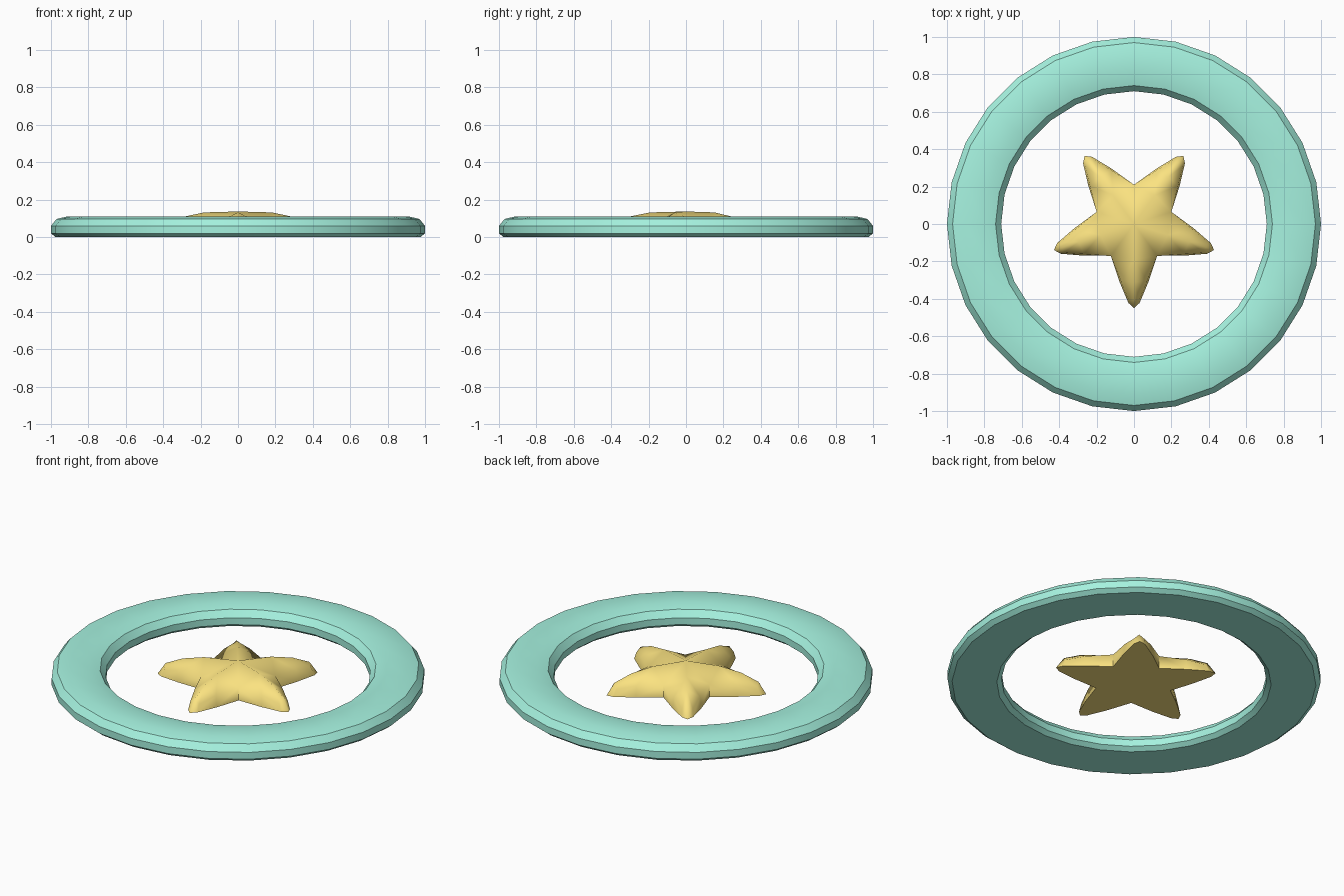
import bpy, bmesh, math
from mathutils import Vector

if "Cube" in bpy.data.objects:
    bpy.data.objects.remove(bpy.data.objects["Cube"])


def material(name, color):
    m = bpy.data.materials.new(name)
    m.diffuse_color = (*color, 1)
    m.use_nodes = True
    m.node_tree.nodes["Principled BSDF"].inputs["Base Color"].default_value = m.diffuse_color
    return m


def make_object(name, bm, mat):
    bmesh.ops.remove_doubles(bm, verts=bm.verts, dist=1e-5)
    bmesh.ops.recalc_face_normals(bm, faces=bm.faces)
    for f in bm.faces:
        f.smooth = True
    me = bpy.data.meshes.new(name)
    bm.to_mesh(me)
    bm.free()
    me.materials.append(mat)
    ob = bpy.data.objects.new(name, me)
    bpy.context.collection.objects.link(ob)
    return ob


# Ring: profile (radius, z) swept around z in 28 steps
SIDES = 28
profile = [(0.975, 0), (1.0, 0.02), (1.0, 0.06), (0.97, 0.097), (0.91, 0.111),
           (0.80, 0.111), (0.74, 0.097), (0.71, 0.06), (0.71, 0.02), (0.735, 0)]
bm = bmesh.new()
loops = []
for i in range(SIDES):
    a = 2 * math.pi * i / SIDES
    loops.append([bm.verts.new((r * math.cos(a), r * math.sin(a), z)) for r, z in profile])
for i in range(SIDES):
    p, q = loops[i], loops[(i + 1) % SIDES]
    for j in range(len(profile)):
        k = (j + 1) % len(profile)
        bm.faces.new((p[j], q[j], q[k], p[k]))
ring = make_object("ring", bm, material("teal", (0.38, 0.89, 0.74)))
bpy.context.view_layer.objects.active = ring
ring.select_set(True)
bpy.ops.object.shade_smooth_by_angle(angle=math.radians(30))

# Star: five arms, each a half arm mirrored about its ridge
bm = bmesh.new()
nx, ny = 0.21 * math.cos(math.pi / 5), 0.21 * math.sin(math.pi / 5)
ridge = [(0, 0, 0.137), (0.19, 0, 0.132), (0.31, 0, 0.108), (0.405, 0, 0.068), (0.45, 0, 0)]
upper = [(nx, ny, 0.075), (0.305, 0.07, 0.065), (0.405, 0.029, 0.042)]
lower = [(nx, ny, 0), (0.31, 0.077, 0), (0.422, 0.03, 0)]
for i in range(5):
    a = -math.pi / 2 + i * 2 * math.pi / 5
    for side in (1, -1):
        def put(pt):
            x, y, z = pt[0], pt[1] * side, pt[2]
            return bm.verts.new((x * math.cos(a) - y * math.sin(a),
                                 x * math.sin(a) + y * math.cos(a), z))
        R, U, L = [[put(p) for p in row] for row in (ridge, upper, lower)]
        base = put((0, 0, 0))
        faces = [(R[0], R[1], U[0]), (R[1], R[2], U[1], U[0]), (R[2], R[3], U[2], U[1]),
                 (R[3], R[4], L[2], U[2]), (U[0], U[1], L[1], L[0]),
                 (U[1], U[2], L[2], L[1]), (base, L[0], L[1], L[2], R[4])]
        for f in faces:
            bm.faces.new(f)
bmesh.ops.remove_doubles(bm, verts=bm.verts, dist=1e-5)
bmesh.ops.recalc_face_normals(bm, faces=bm.faces)
# Sharp underside rim and notch corners, soft ridges
for e in bm.edges:
    flat = [abs(f.normal.z) > 0.999 for f in e.link_faces]
    v0, v1 = e.verts
    upright = (v0.co.xy - v1.co.xy).length < 1e-4
    e.smooth = not (any(flat) != all(flat) or upright)
make_object("star", bm, material("gold", (0.97, 0.77, 0.22)))
